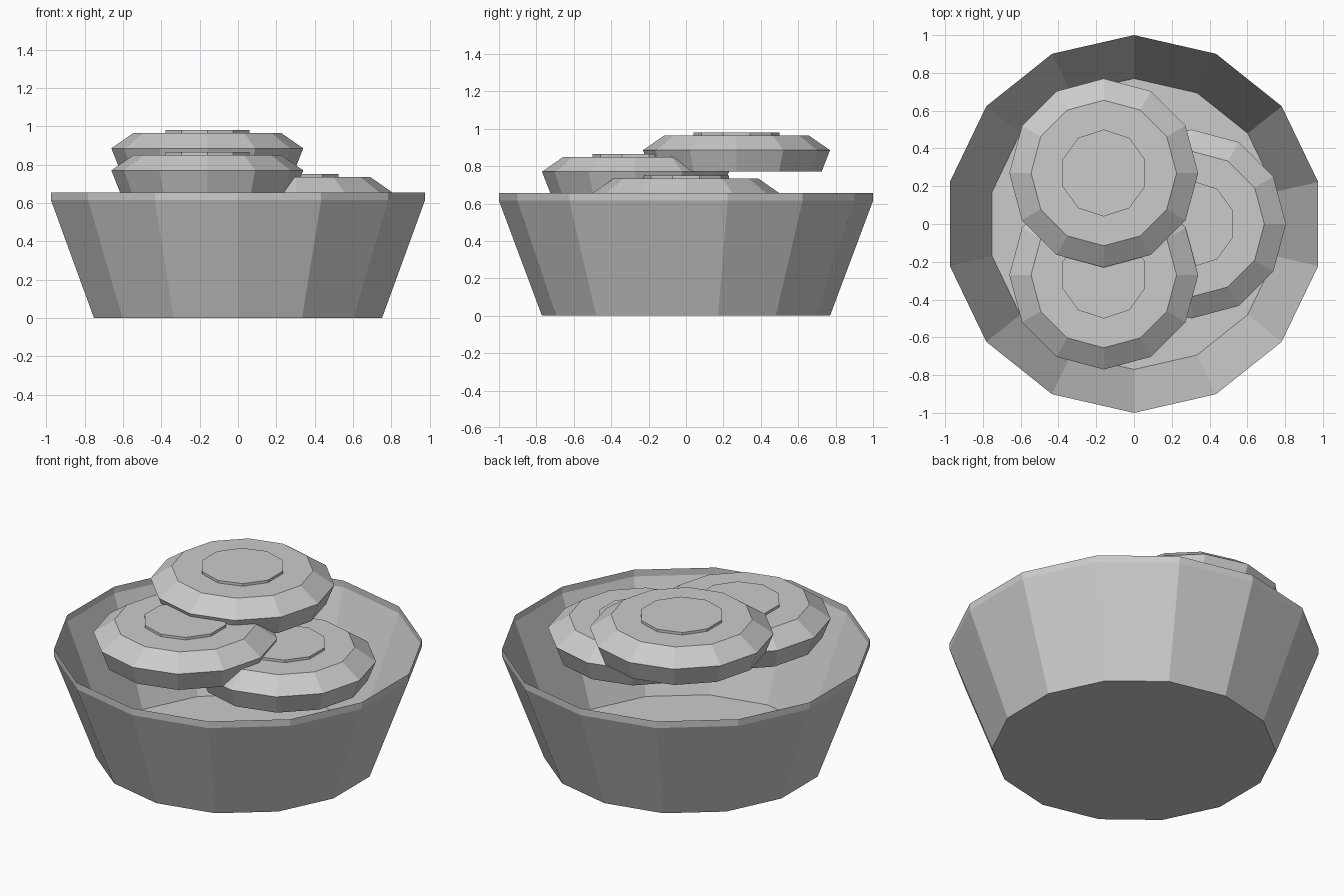
import bpy
import bmesh
from math import sin, cos, pi

if "Cube" in bpy.data.objects:
    bpy.data.objects.remove(bpy.data.objects["Cube"])

GREY = (0.6, 0.6, 0.6, 1)
grey = bpy.data.materials.new("plain_grey")
grey.use_nodes = True
grey.diffuse_color = GREY
grey.node_tree.nodes["Principled BSDF"].inputs["Base Color"].default_value = GREY


def lathe(name, profile, sides, location=(0, 0, 0), close_top=True):
    """Faceted solid of revolution from (radius, height) pairs, bottom to top."""
    bm = bmesh.new()
    rings = []
    for radius, z in profile:
        angles = [pi / 2 + 2 * pi * i / sides for i in range(sides)]
        rings.append([bm.verts.new((radius * cos(a), radius * sin(a), z)) for a in angles])
    for low, high in zip(rings, rings[1:]):
        for i in range(sides):
            j = (i + 1) % sides
            bm.faces.new((low[i], low[j], high[j], high[i]))
    bm.faces.new(rings[0][::-1])
    if close_top:
        bm.faces.new(rings[-1])
    mesh = bpy.data.meshes.new(name)
    bm.to_mesh(mesh)
    bm.free()
    mesh.materials.append(grey)
    obj = bpy.data.objects.new(name, mesh)
    obj.location = location
    bpy.context.collection.objects.link(obj)
    return obj


# Open thin-walled bowl with an upright rim band
lathe("bowl", [(0.77, 0), (1, 0.615), (1, 0.655)], 14, close_top=False)

# Three overlapping buns, each with a shallow disc on top
BUN = [(0.455, 0), (0.5, 0.115), (0.385, 0.195)]
DISC = [(0.23, 0.19), (0.23, 0.21)]
places = {
    "upper": (-0.16, 0.27, 0.77),
    "middle": (-0.16, -0.27, 0.655),
    "lower": (0.305, 0, 0.54),
}
for label, place in places.items():
    lathe(label + "_bun", BUN, 12, place)
    lathe(label + "_bun_disc", DISC, 10, place)
